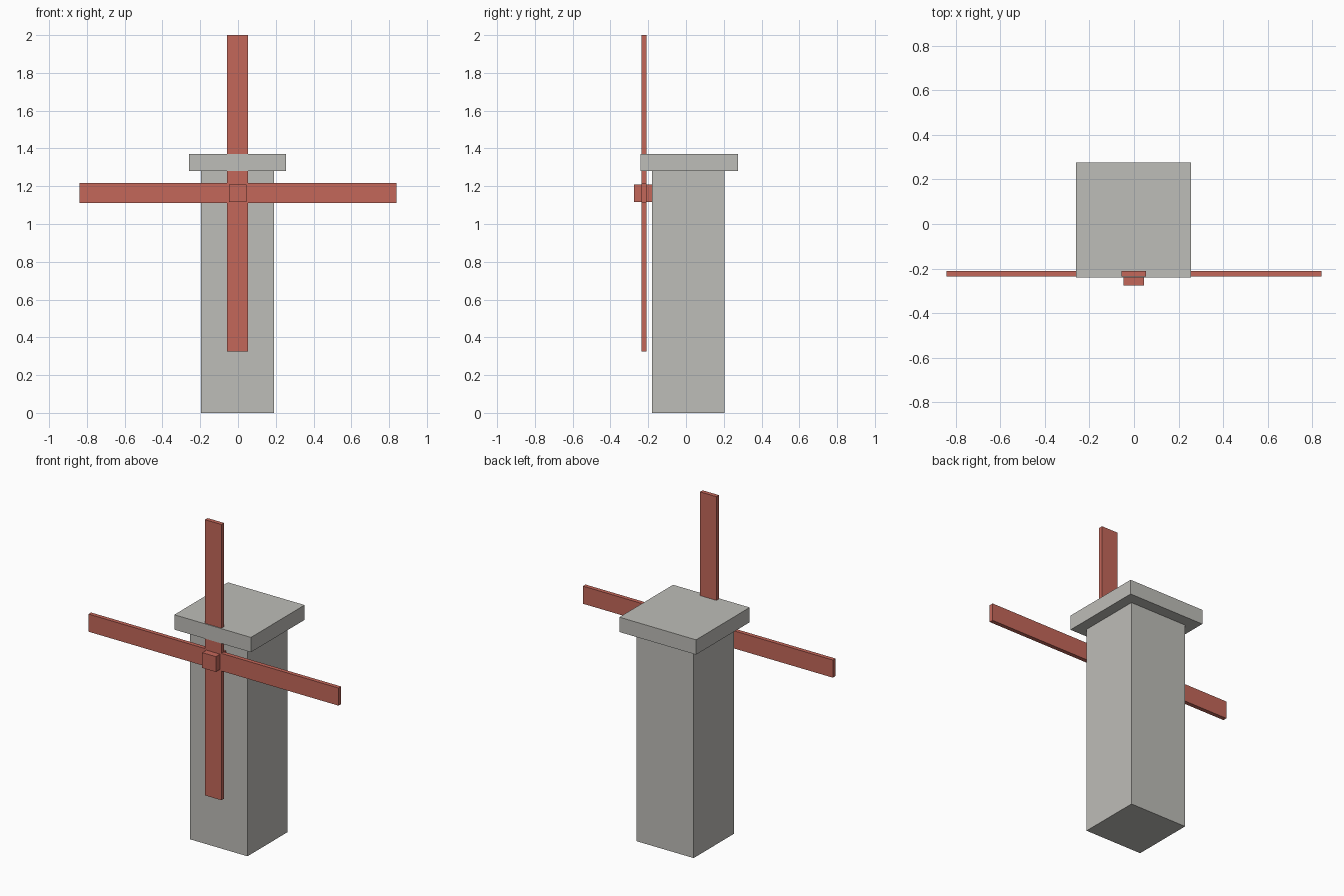
import bpy
from mathutils import Vector

cube = bpy.data.objects.get("Cube")
if cube:
    bpy.data.objects.remove(cube, do_unlink=True)


def material(name, rgb):
    mat = bpy.data.materials.new(name)
    mat.use_nodes = True
    color = (*rgb, 1.0)
    mat.diffuse_color = color
    mat.node_tree.nodes["Principled BSDF"].inputs["Base Color"].default_value = color
    return mat


def box(name, low, high, mat):
    """Box spanning two opposite corners, with flat faces."""
    low, high = Vector(low), Vector(high)
    bpy.ops.mesh.primitive_cube_add(size=1)
    obj = bpy.context.object
    obj.name = obj.data.name = name
    for v in obj.data.vertices:
        v.co = (low + high) / 2 + v.co * (high - low)
    obj.data.materials.append(mat)
    return obj


stone = material("warm grey stone", (0.515, 0.509, 0.479))
red = material("brick red", (0.552, 0.136, 0.102))

# Tower body and overhanging cap
box("tower", (-0.195, -0.18, 0), (0.19, 0.205, 1.28), stone)
box("roof_cap", (-0.26, -0.24, 1.28), (0.255, 0.275, 1.37), stone)

# Crossed sails on the front, held by a square hub
box("vertical_sail", (-0.057, -0.235, 0.325), (0.053, -0.21, 2.0), red)
box("horizontal_sail", (-0.84, -0.235, 1.11), (0.84, -0.21, 1.217), red)
box("sail_hub", (-0.048, -0.275, 1.117), (0.044, -0.18, 1.21), red)
